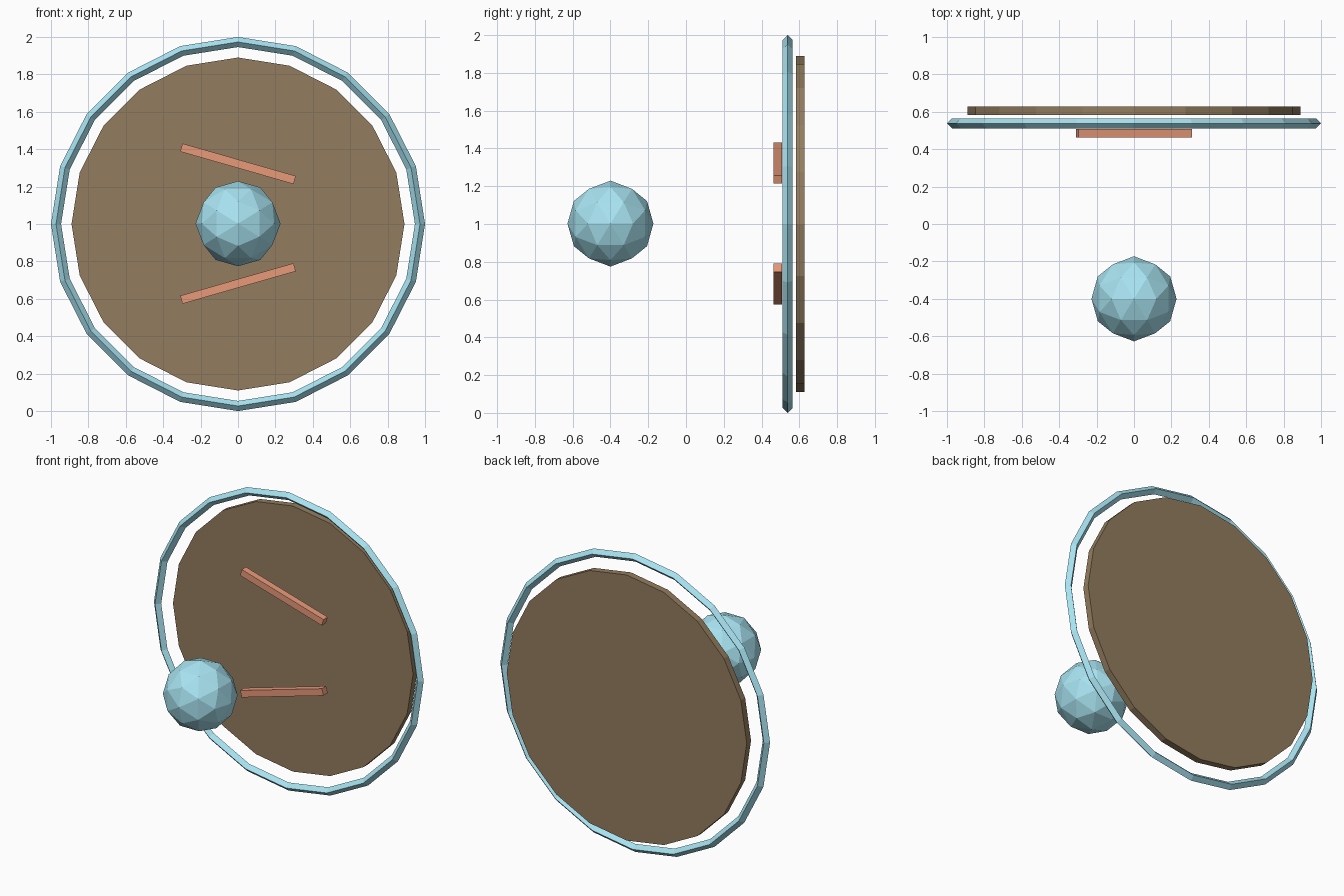
import bpy
from math import radians, atan, sqrt

if "Cube" in bpy.data.objects:
    bpy.data.objects.remove(bpy.data.objects["Cube"])

SIDES = 20
FACE_FRONT = radians(90)   # turns z-axis primitives toward the front


def material(name, rgb):
    mat = bpy.data.materials.new(name)
    mat.diffuse_color = (*rgb, 1)
    mat.use_nodes = True
    mat.node_tree.nodes["Principled BSDF"].inputs["Base Color"].default_value = mat.diffuse_color
    return mat


blue = material("pale_blue", (0.39, 0.77, 0.88))
brown = material("brown", (0.29, 0.205, 0.113))
coral = material("coral", (0.80, 0.32, 0.19))


def finish(name, mat):
    obj = bpy.context.object
    obj.name = name
    obj.data.materials.append(mat)
    return obj


# Round backing disc
bpy.ops.mesh.primitive_cylinder_add(
    vertices=SIDES, radius=0.89, depth=0.045,
    location=(0, 0.605, 1), rotation=(FACE_FRONT, 0, 0))
finish("backing_disc", brown)

# Outer ring with a diamond cross-section
bpy.ops.mesh.primitive_torus_add(
    major_segments=SIDES, minor_segments=4,
    major_radius=0.973, minor_radius=0.027,
    location=(0, 0.538, 1), rotation=(FACE_FRONT, 0, 0))
finish("outer_ring", blue)

# Two slanted bars, mirrored above and below the centre
for name, side in (("upper_bar", 1), ("lower_bar", -1)):
    bpy.ops.mesh.primitive_cube_add(
        size=1, location=(0, 0.486, 1.002 + side * 0.32),
        rotation=(0, side * radians(16), 0))
    bar = finish(name, coral)
    bar.scale = (0.63, 0.045, 0.045)

# Floating faceted ball, turned so its two-fold axes follow x, y and z
golden = (1 + sqrt(5)) / 2
bpy.ops.mesh.primitive_ico_sphere_add(
    subdivisions=2, radius=0.2275,
    location=(0, -0.40, 1.002), rotation=(0, -atan(1 / golden), 0))
finish("floating_ball", blue)
